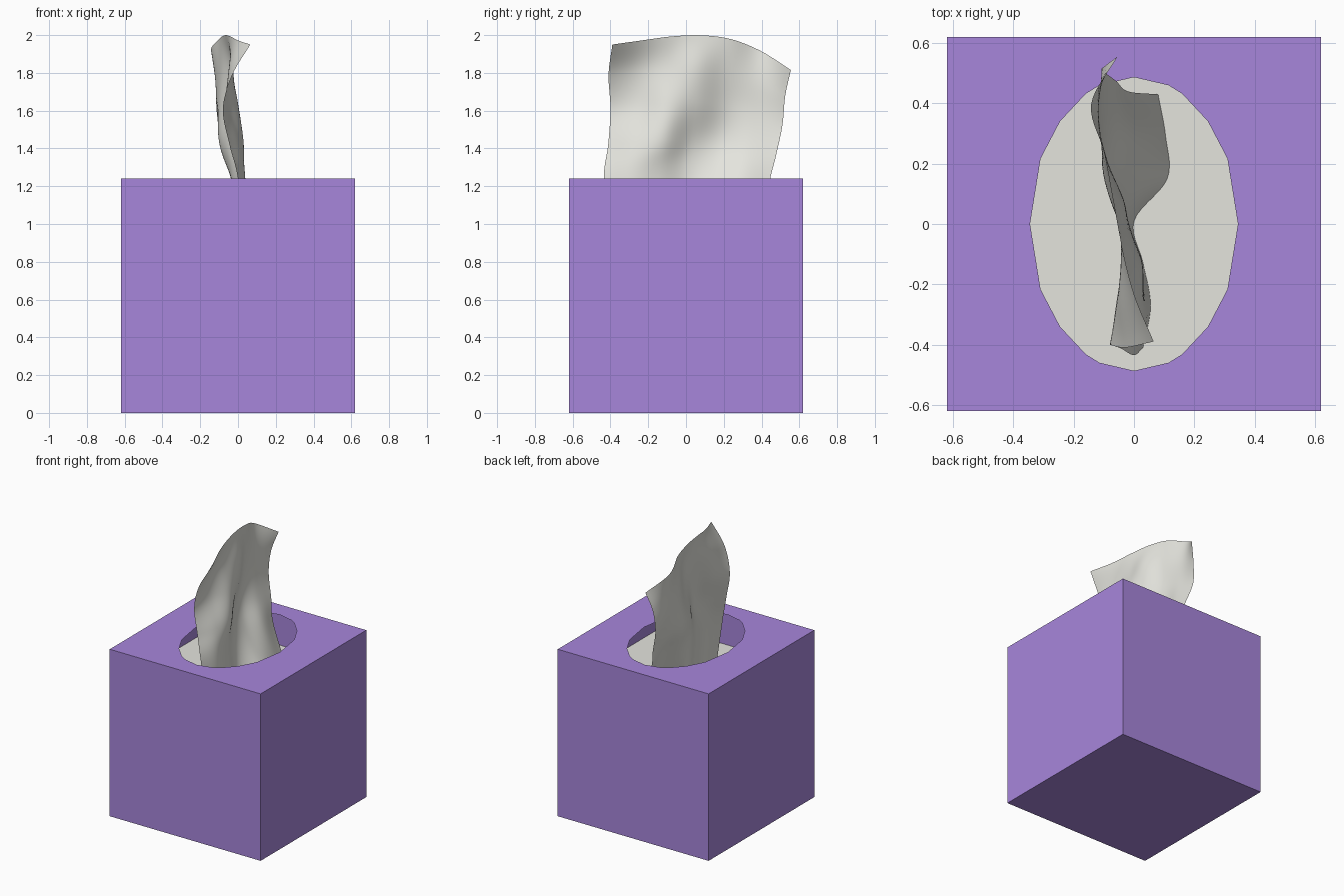
import bpy, bmesh

if "Cube" in bpy.data.objects:
    bpy.data.objects.remove(bpy.data.objects["Cube"])

H, TOP, FLOOR = 0.62, 1.24, 0.94      # box half width, box top, tissue stack level


def material(name, rgb):
    m = bpy.data.materials.new(name)
    m.diffuse_color = (*rgb, 1)
    m.use_nodes = True
    m.node_tree.nodes["Principled BSDF"].inputs["Base Color"].default_value = m.diffuse_color
    return m


purple = material("purple card", (0.39, 0.24, 0.71))
white = material("tissue white", (0.78, 0.78, 0.73))


def add_object(name, bm, mat):
    me = bpy.data.meshes.new(name)
    bm.to_mesh(me)
    bm.free()
    me.materials.append(mat)
    ob = bpy.data.objects.new(name, me)
    bpy.context.collection.objects.link(ob)
    return ob


def spline(vals, t):
    """Catmull-Rom through evenly spaced values, t in 0..1."""
    n = len(vals) - 1
    i = min(int(t * n), n - 1)
    f = t * n - i
    b, c = vals[i], vals[i + 1]
    a = vals[i - 1] if i > 0 else 2 * b - c
    d = vals[i + 2] if i + 2 <= n else 2 * c - b
    return b + 0.5 * f * (c - a + f * (2*a - 5*b + 4*c - d + f * (3*(b - c) + d - a)))


# Box: open shell with an oval opening in the top
bm = bmesh.new()


def face(points):
    bm.faces.new([bm.verts.new(p) for p in points])


quarter = [(0.345, 0), (0.31, 0.217), (0.245, 0.341), (0.16, 0.432), (0.115, 0.46), (0, 0.487)]
half_oval = quarter + [(-x, y) for x, y in quarter[-2::-1]]
for s in (1, -1):
    # half of the top, then the long side and the side wall
    outline = [(-H, 0), (-H, H), (H, H), (H, 0)]
    face([(x * s, y * s, TOP) for x, y in half_oval + outline])
    face([(H*s, H*s, 0), (-H*s, H*s, 0), (-H*s, H*s, TOP), (H*s, H*s, TOP)])
    face([(H*s, -H*s, 0), (H*s, H*s, 0), (H*s, H*s, TOP), (H*s, 0, TOP), (H*s, -H*s, TOP)])
face([(-H, -H, 0), (-H, H, 0), (H, H, 0), (H, -H, 0)])
bmesh.ops.remove_doubles(bm, verts=bm.verts, dist=1e-4)
bmesh.ops.recalc_face_normals(bm, faces=bm.faces)
add_object("tissue_box", bm, purple)

# Top of the tissue stack inside the box
bm = bmesh.new()
e = H - 0.002
face([(-e, -e, FLOOR), (e, -e, FLOOR), (e, e, FLOOR), (-e, e, FLOOR)])
add_object("tissue_stack", bm, white)

# Pulled-up tissue: rows give height, front and back edge, then sideways folds
rows = [
    (0.94, -0.41, 0.43, [0.03, 0.055, 0.03, 0.0, 0.11, 0.105, 0.08]),
    (1.24, -0.435, 0.44, [0.0, 0.038, 0.015, -0.035, -0.035, 0.0, -0.02]),
    (1.42, -0.412, 0.475, [-0.045, 0.01, 0.025, -0.06, -0.10, -0.07, -0.06]),
    (1.61, -0.40, 0.51, [-0.08, -0.05, 0.0, -0.035, -0.10, -0.11, -0.105]),
    (1.79, -0.41, 0.525, [-0.03, -0.05, -0.04, -0.03, -0.09, -0.12, -0.095]),
    (1.95, -0.39, 0.555, [0.065, 0.0, -0.04, -0.07, -0.10, -0.142, -0.055]),
]
top_edge = [1.95, 1.972, 1.993, 1.999, 1.978, 1.915, 1.815]
NU, NV = 42, 40
bm = bmesh.new()
grid = []
for j in range(NV + 1):
    v = j / NV
    z, front, back = (spline([r[k] for r in rows], v) for k in range(3))
    line = []
    for i in range(NU + 1):
        u = i / NU
        x = spline([spline(r[3], u) for r in rows], v)
        h = FLOOR + (spline(top_edge, u) - FLOOR) * (z - FLOOR) / (1.95 - FLOOR)
        line.append(bm.verts.new((x, front + (back - front) * u, h)))
    grid.append(line)
for j in range(NV):
    for i in range(NU):
        f = bm.faces.new((grid[j][i], grid[j][i+1], grid[j+1][i+1], grid[j+1][i]))
        f.smooth = True
add_object("pulled_tissue", bm, white)
